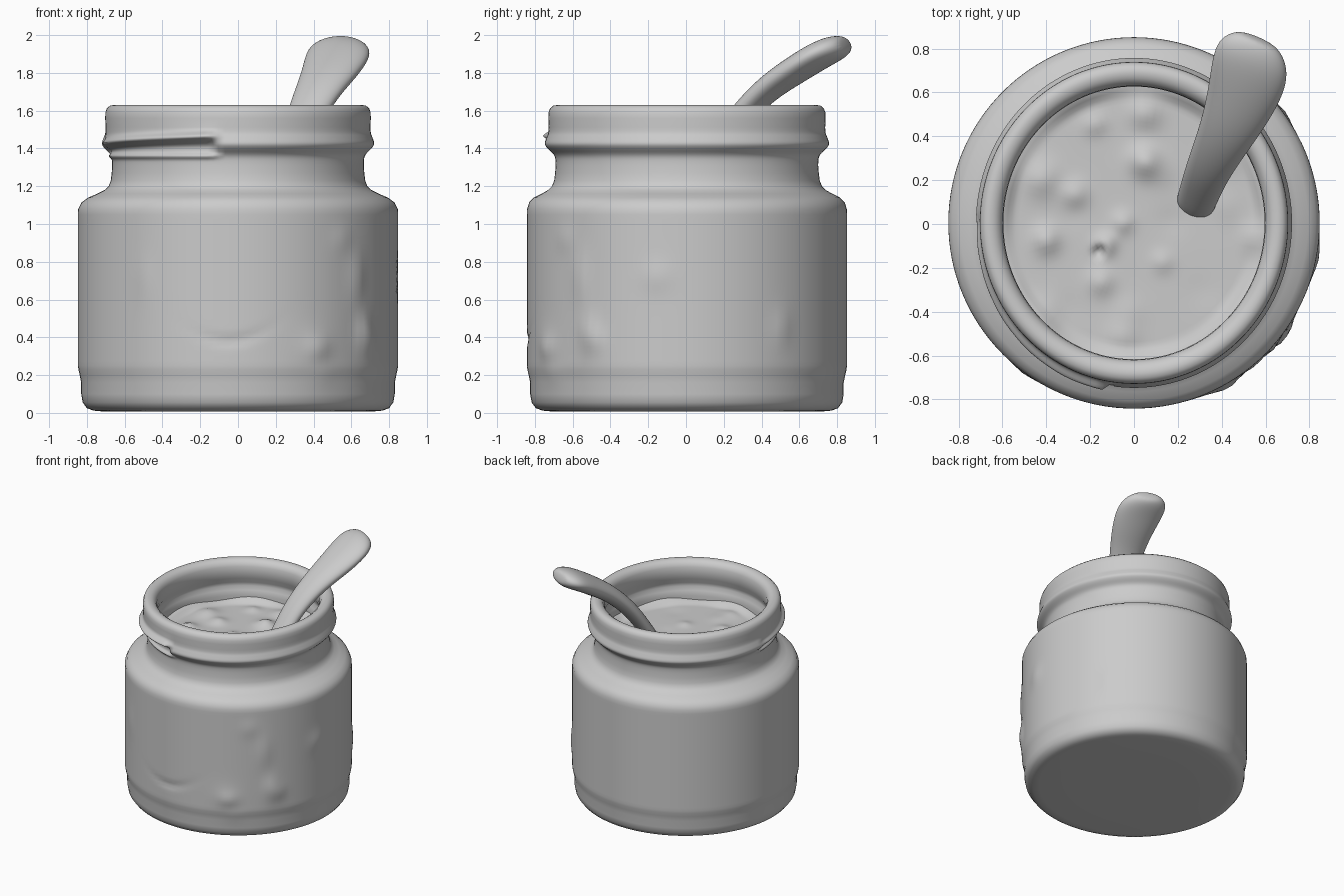
import bpy, bmesh, random
from math import sin, cos, pi, tau, exp, atan2, hypot
from mathutils import Vector

cube = bpy.data.objects.get("Cube")
if cube:
    bpy.data.objects.remove(cube)

grey = bpy.data.materials.new("plain grey")
grey.use_nodes = True
colour = (0.6, 0.6, 0.6, 1)
grey.diffuse_color = colour
grey.node_tree.nodes["Principled BSDF"].inputs["Base Color"].default_value = colour

SEG = 128
CENTRE_Y = 0.005


def loft(name, rings, cap_start=False, cap_end=False):
    """Skin closed rings of points into one smooth object."""
    bm = bmesh.new()
    loops = [[bm.verts.new(p) for p in ring] for ring in rings]
    for a, b in zip(loops, loops[1:]):
        n = len(a)
        for i in range(n):
            j = (i + 1) % n
            bm.faces.new((a[i], a[j], b[j], b[i]))
    if cap_start:
        bm.faces.new(loops[0][::-1])
    if cap_end:
        bm.faces.new(loops[-1])
    bmesh.ops.recalc_face_normals(bm, faces=bm.faces)
    mesh = bpy.data.meshes.new(name)
    bm.to_mesh(mesh)
    bm.free()
    mesh.materials.append(grey)
    for face in mesh.polygons:
        face.use_smooth = True
    obj = bpy.data.objects.new(name, mesh)
    bpy.context.collection.objects.link(obj)
    return obj


def bump(d, width):
    return exp(-(d / width) ** 2)


def smooth(t):
    t = min(max(t, 0), 1)
    return t * t * (3 - 2 * t)


# Raised marks on the body: x, y, z, height, spread across, spread up
marks = [(0.66, -0.52, 0.42, 0.022, 0.05, 0.1), (0.62, -0.56, 0.72, 0.014, 0.05, 0.14),
         (0.42, -0.73, 0.34, 0.014, 0.06, 0.06), (0.7, -0.47, 0.38, 0.014, 0.04, 0.07),
         (0.82, -0.16, 0.72, 0.012, 0.07, 0.08), (0.68, 0.5, 0.45, 0.01, 0.05, 0.1),
         (0.4, -0.74, 0.36, 0.008, 0.1, 0.1), (0.55, -0.64, 0.92, 0.008, 0.06, 0.07),
         (-0.5, -0.68, 0.72, 0.006, 0.05, 0.12), (0.45, -0.71, 0.2, 0.006, 0.08, 0.05)]


def body_relief(x, y, z):
    h = sum(a * bump(hypot(x - mx, y - my), w) * bump(z - mz, t)
            for mx, my, mz, a, w, t in marks)
    if y < 0:                           # shallow curved crease on the front
        h -= 0.01 * bump(z - 0.38 - 1.5 * (x + 0.05) ** 2, 0.025) * bump(x + 0.03, 0.17)
    return h


def thread(angle, z):
    """Screw thread: a bead that steps up to a short ramp at the front left."""
    start, end = -pi, -pi / 2 - 0.2
    low = 0.05 * bump(z - 1.415, 0.038)
    if angle > end + 0.06:
        return low
    t = (angle - start) / (end - start)
    ramp = 0.045 * bump(z - 1.42 - 0.045 * max(t, 0), 0.024) + 0.02 * bump(z - 1.36, 0.014)
    return low + (ramp - low) * (1 - smooth((angle - end) / 0.06))


# Jar: one continuous profile, from the base, over the rim and down inside
profile = [(0.4, 0.008), (0.72, 0.008), (0.765, 0.012), (0.8, 0.025), (0.822, 0.055),
           (0.83, 0.1), (0.83, 0.16), (0.838, 0.2), (0.845, 0.23)]
profile += [(0.847, 0.25 + 0.025 * i) for i in range(33)]
profile += [(0.846, 1.08), (0.835, 1.115), (0.81, 1.14), (0.77, 1.16), (0.735, 1.18),
            (0.715, 1.2), (0.703, 1.23), (0.698, 1.27), (0.695, 1.31)]
profile += [(0.695 + 0.037 * smooth((z - 1.4) / 0.07), z)
            for z in (1.325 + 0.0075 * i for i in range(26))]
profile += [(0.734, 1.56), (0.733, 1.59), (0.725, 1.612), (0.708, 1.626), (0.685, 1.63),
            (0.66, 1.624), (0.638, 1.608), (0.625, 1.58), (0.622, 1.53), (0.63, 1.48),
            (0.65, 1.44), (0.655, 1.41), (0.64, 1.38), (0.632, 1.34), (0.635, 1.26)]


def jar_ring(index, r, z):
    outside = index < len(profile) - 15
    points = []
    for i in range(SEG):
        a = tau * i / SEG - pi
        x, y = r * cos(a), r * sin(a)
        extra = 0
        if outside and 0.1 < z < 1.1:
            extra = body_relief(x, y, z)
        elif outside and z > 1.25:
            extra = thread(a, z)
        squash = 1 - 0.042 * smooth((z - 1.08) / 0.12)
        points.append((squash * (r + extra) * cos(a), (r + extra) * sin(a) + CENTRE_Y, z))
    return points


loft("jar", [jar_ring(i, r, z) for i, (r, z) in enumerate(profile)], cap_start=True)

# Food: a lumpy surface that rises slightly where it meets the glass
random.seed(4)
lumps = [(0.05, 0.5, 0.03, 0.07), (0.05, 0.28, 0.045, 0.07), (-0.42, 0.2, 0.03, 0.08),
         (-0.27, 0.13, 0.025, 0.06), (-0.4, -0.08, 0.035, 0.06), (-0.13, -0.1, 0.03, 0.05),
         (-0.16, -0.13, -0.04, 0.025), (-0.15, -0.27, 0.025, 0.06), (-0.18, 0.45, 0.02, 0.05),
         (-0.05, 0.0, 0.02, 0.05), (0.55, -0.07, 0.02, 0.06), (0.13, -0.18, 0.015, 0.05),
         (-0.05, -0.52, 0.02, 0.07), (-0.4, -0.42, 0.02, 0.08)]
lumps += [(random.uniform(-0.5, 0.5), random.uniform(-0.5, 0.5),
           random.uniform(-0.01, 0.012), 0.07) for _ in range(14)]


def food_ring(r):
    points = []
    for i in range(96):
        a = tau * i / 96
        x, y = 0.96 * r * cos(a), r * sin(a)
        z = 1.29 + sum(h * bump(hypot(x - lx, y - ly), w) for lx, ly, h, w in lumps)
        z += (0.03 + 0.012 * sin(7 * a)) * smooth((r - 0.56) / 0.08)
        points.append((x, y + CENTRE_Y, z))
    return points


loft("food", [food_ring(0.01 + 0.63 * i / 32) for i in range(33)], cap_start=True)

# Spoon handle: centre x, y, z, half width, half thickness
path = [(0.26, 0.04, 1.2, 0.085, 0.05), (0.29, 0.12, 1.33, 0.09, 0.05),
        (0.33, 0.23, 1.5, 0.1, 0.055), (0.385, 0.34, 1.63, 0.115, 0.06),
        (0.44, 0.45, 1.73, 0.135, 0.065), (0.49, 0.57, 1.81, 0.16, 0.07),
        (0.525, 0.69, 1.885, 0.18, 0.07), (0.542, 0.77, 1.925, 0.17, 0.068),
        (0.558, 0.825, 1.945, 0.125, 0.055), (0.565, 0.848, 1.953, 0.07, 0.032)]
centres = [Vector(p[:3]) for p in path]
side = Vector((0.92, -0.39, -0.02)).normalized()
rings = []
for k, (c, p) in enumerate(zip(centres, path)):
    along = (centres[min(k + 1, len(path) - 1)] - centres[max(k - 1, 0)]).normalized()
    up = side.cross(along).normalized()
    ring = []
    for i in range(16):
        a = tau * i / 16
        ring.append(c + side * (p[3] * 1.03 * cos(a)) + up * (p[4] * 1.06 * sin(a)))
    rings.append(ring)
spoon = loft("spoon_handle", rings, cap_start=True, cap_end=True)
spoon.modifiers.new("rounding", "SUBSURF").levels = 2
spoon.modifiers["rounding"].render_levels = 2
